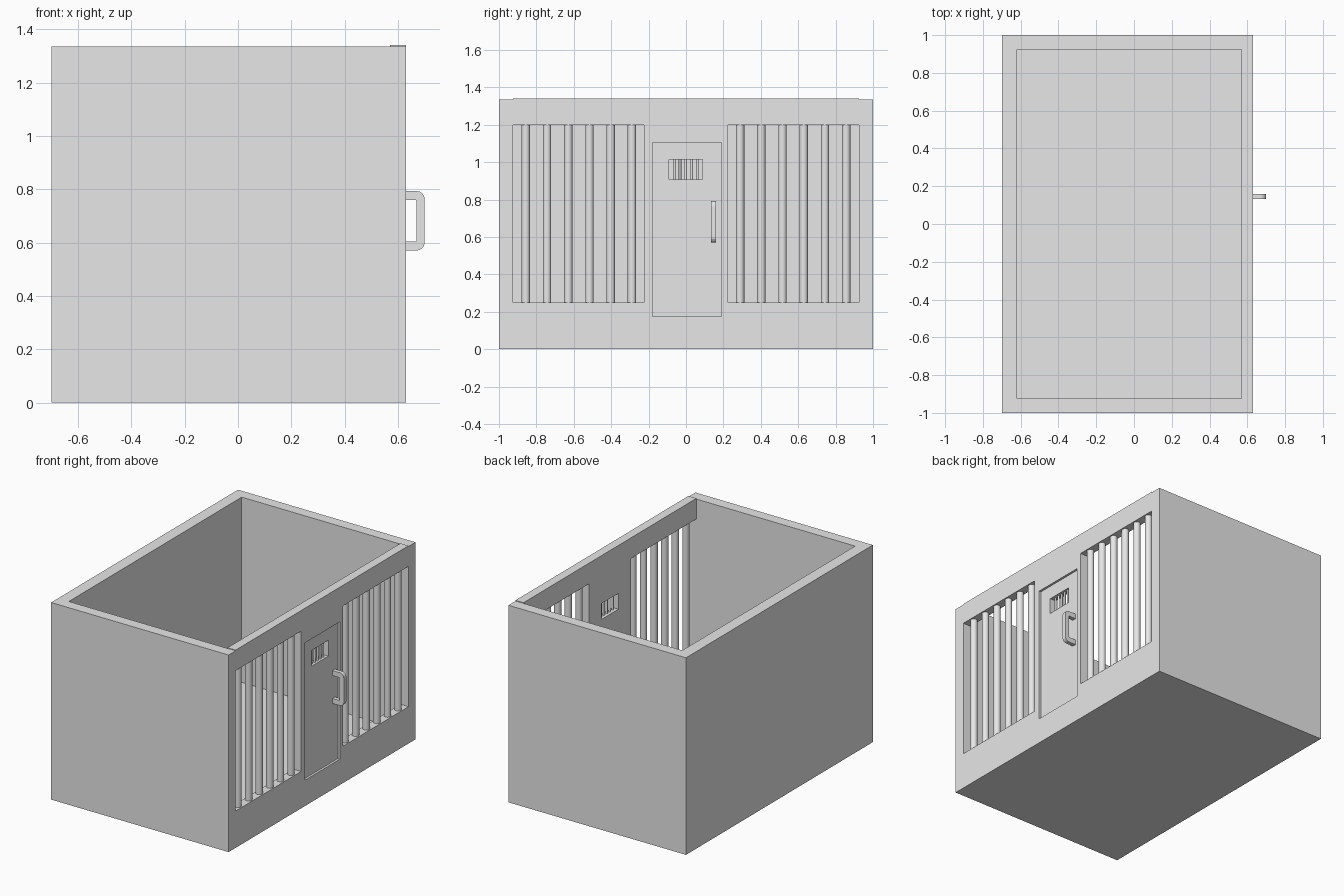
import bpy, bmesh, math

if "Cube" in bpy.data.objects:
    bpy.data.objects.remove(bpy.data.objects["Cube"])

grey = bpy.data.materials.new("light_grey")
grey.diffuse_color = (0.8, 0.8, 0.8, 1)
grey.use_nodes = True
grey.node_tree.nodes["Principled BSDF"].inputs["Base Color"].default_value = grey.diffuse_color


def finish(name, bm):
    bmesh.ops.recalc_face_normals(bm, faces=bm.faces)
    me = bpy.data.meshes.new(name)
    bm.to_mesh(me)
    bm.free()
    me.materials.append(grey)
    ob = bpy.data.objects.new(name, me)
    bpy.context.collection.objects.link(ob)
    return ob


def box(name, x, y, z):
    bm = bmesh.new()
    bmesh.ops.create_cube(bm, size=1)
    for v in bm.verts:
        for i, (a, b) in enumerate((x, y, z)):
            v.co[i] = a if v.co[i] < 0 else b
    return finish(name, bm)


def ring(name, x, outer, inner):
    """Rectangular plate in the y-z plane with a rectangular hole."""
    bm = bmesh.new()

    def loop(r, px):
        y0, y1, z0, z1 = r
        return [bm.verts.new((px, a, b)) for a, b in ((y0, z0), (y1, z0), (y1, z1), (y0, z1))]
    loops = [loop(outer, x[0]), loop(outer, x[1]), loop(inner, x[1]), loop(inner, x[0])]
    for k in range(4):
        a, b = loops[k], loops[(k + 1) % 4]
        for i in range(4):
            j = (i + 1) % 4
            bm.faces.new((a[i], a[j], b[j], b[i]))
    return finish(name, bm)


def rod(name, x, y, z0, z1, r, sides=24):
    bm = bmesh.new()
    bmesh.ops.create_cone(bm, cap_ends=True, segments=sides, radius1=r, radius2=r, depth=z1 - z0)
    bmesh.ops.translate(bm, verts=bm.verts, vec=(x, y, (z0 + z1) / 2))
    for f in bm.faces:
        f.smooth = abs(f.normal.z) < 0.5
    for e in bm.edges:
        e.smooth = all(f.smooth for f in e.link_faces)
    return finish(name, bm)


# Solid shell: floor and three walls
X0, X1, H = -0.70, 0.63, 1.335
IN = 0.57                                    # inner face of the barred wall
box("floor", (-0.62, IN), (-0.925, 0.925), (0, 0.08))
box("left_wall", (X0, -0.62), (-1, 1), (0, H))
box("front_wall", (-0.62, X1), (-1, -0.925), (0, H))
box("back_wall", (-0.62, X1), (0.925, 1), (0, H))

# Barred windows on both sides of the door
for side, tag in ((-1, "front"), (1, "back")):
    ys = sorted((side * 0.925, side * 0.225))
    box(tag + "_lower_rail", (IN, X1), ys, (0, 0.25))
    box(tag + "_upper_rail", (IN, X1), ys, (1.2, 1.34))
    for i in range(6):
        rod(f"{tag}_bar_{i + 1}", 0.60, side * (0.289 + 0.1135 * i), 0.25, 1.2, 0.0225)

# Door frame with the recessed door and its small vent
DOOR = (-0.18, 0.19, 0.175, 1.105)
VENT = (-0.09, 0.088, 0.908, 1.015)
ring("door_frame", (IN, X1), (-0.225, 0.225, 0, 1.34), DOOR)
ring("door", (IN, 0.615), DOOR, VENT)
for i in range(5):
    rod(f"vent_bar_{i + 1}", 0.595, -0.001 + 0.031 * (i - 2), VENT[2], VENT[3], 0.007, 12)

# Door handle: rounded C profile extruded in y


def c_profile(x_out, z0, z1, r, n=4):
    pts = [(0.615, z0)]
    for cz, a0 in ((z0 + r, -90), (z1 - r, 0)):
        for k in range(n + 1):
            a = math.radians(a0 + 90 * k / n)
            pts.append((x_out - r + r * math.cos(a), cz + r * math.sin(a)))
    return pts + [(0.615, z1)]


bm = bmesh.new()
out = c_profile(0.70, 0.57, 0.793, 0.03)
inn = c_profile(0.669, 0.604, 0.759, 0.004)
sides = []
for y in (0.133, 0.16):
    sides.append([[bm.verts.new((px, y, pz)) for px, pz in p] for p in (out, inn)])
(o0, i0), (o1, i1) = sides
for k in range(len(out) - 1):
    bm.faces.new((o0[k], o0[k + 1], i0[k + 1], i0[k]))
    bm.faces.new((o1[k], o1[k + 1], i1[k + 1], i1[k]))
    bm.faces.new((o0[k], o0[k + 1], o1[k + 1], o1[k]))
    bm.faces.new((i0[k], i0[k + 1], i1[k + 1], i1[k]))
for k in (0, -1):
    bm.faces.new((o0[k], i0[k], i1[k], o1[k]))
finish("door_handle", bm)
